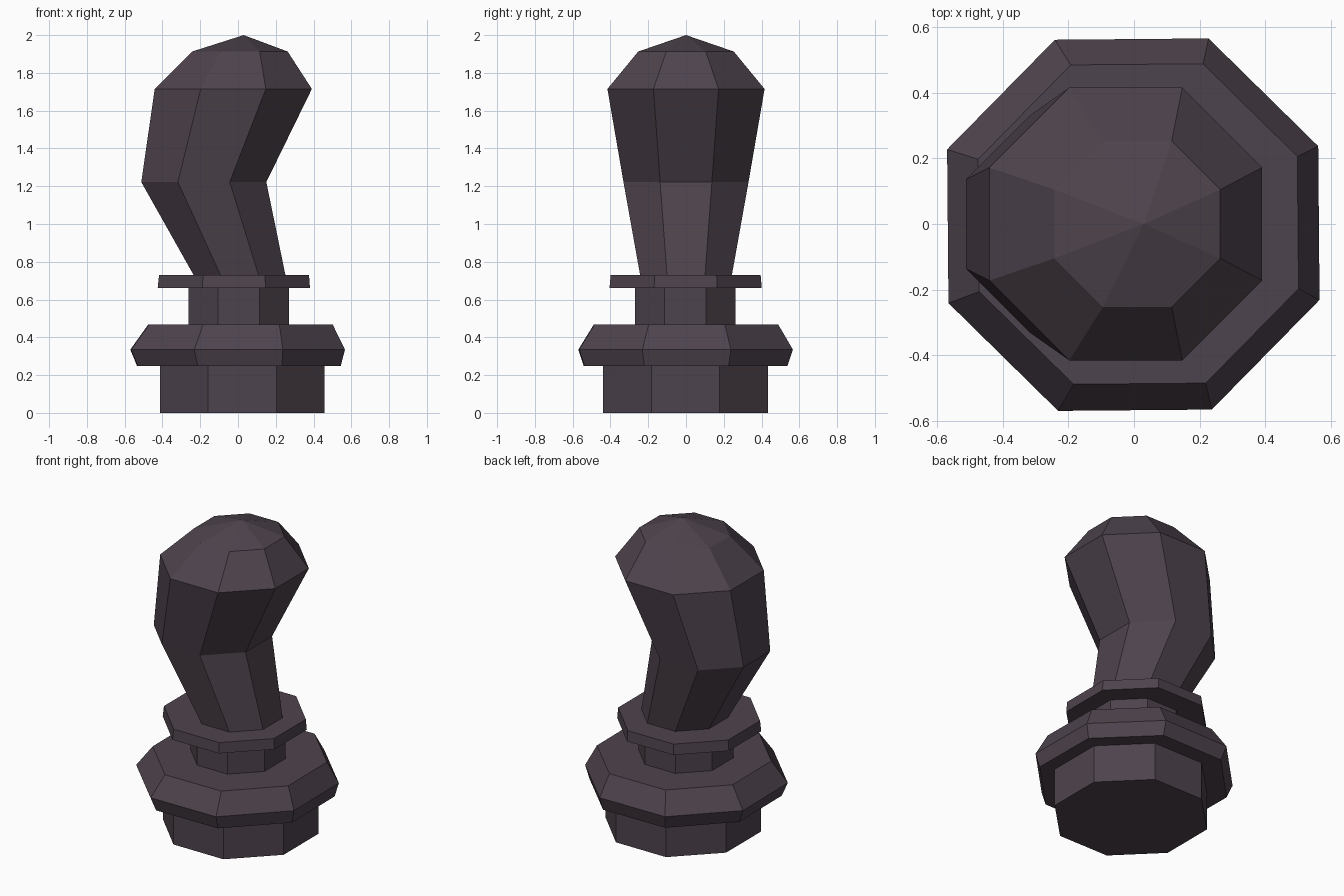
import bpy, bmesh, math

if "Cube" in bpy.data.objects:
    bpy.data.objects.remove(bpy.data.objects["Cube"])

# One dark plum colour for the whole model
plum = bpy.data.materials.new("dark plum")
plum.diffuse_color = (0.076, 0.056, 0.074, 1)
plum.use_nodes = True
plum.node_tree.nodes["Principled BSDF"].inputs["Base Color"].default_value = plum.diffuse_color

SIDES = 8


def loft(name, rings, apex=None, turn=0.0):
    """Octagonal solid through rings of (centre x, centre y, flat-to-centre, z)."""
    bm = bmesh.new()
    loops = []
    for cx, cy, flat, z in rings:
        r = flat / math.cos(math.pi / SIDES)
        loop = []
        for i in range(SIDES):
            a = math.radians(turn) + (i + 0.5) * 2 * math.pi / SIDES
            loop.append(bm.verts.new((cx + r * math.cos(a), cy + r * math.sin(a), z)))
        loops.append(loop)
    for low, high in zip(loops, loops[1:]):
        for i in range(SIDES):
            j = (i + 1) % SIDES
            bm.faces.new((low[i], low[j], high[j], high[i]))
    bm.faces.new(loops[0][::-1])
    if apex:
        tip = bm.verts.new(apex)
        for i in range(SIDES):
            bm.faces.new((loops[-1][i], loops[-1][(i + 1) % SIDES], tip))
    else:
        bm.faces.new(loops[-1])
    bmesh.ops.recalc_face_normals(bm, faces=bm.faces)
    mesh = bpy.data.meshes.new(name)
    bm.to_mesh(mesh)
    bm.free()
    mesh.materials.append(plum)
    obj = bpy.data.objects.new(name, mesh)
    bpy.context.collection.objects.link(obj)
    return obj


# Foot block
loft("base", [(0.022, -0.003, 0.436, 0.0), (0.022, -0.003, 0.436, 0.247)])

# Wide bevelled flange
loft("flange", [(0.005, -0.002, 0.537, 0.247),
                (-0.002, -0.002, 0.566, 0.335),
                (0.013, 0.0, 0.487, 0.467)], turn=0.5)

# Short neck and thin collar
loft("neck", [(0.004, -0.004, 0.266, 0.467), (0.004, -0.004, 0.266, 0.662)])
loft("collar", [(-0.022, -0.002, 0.403, 0.662), (-0.021, -0.002, 0.397, 0.73)])

# Bent grip with domed end
loft("grip", [(0.008, 0.0, 0.243, 0.73),
              (-0.181, 0.0, 0.331, 1.222),
              (-0.025, 0.0, 0.416, 1.715),
              (0.010, 0.0, 0.253, 1.913)], apex=(0.03, 0.0, 2.0))
